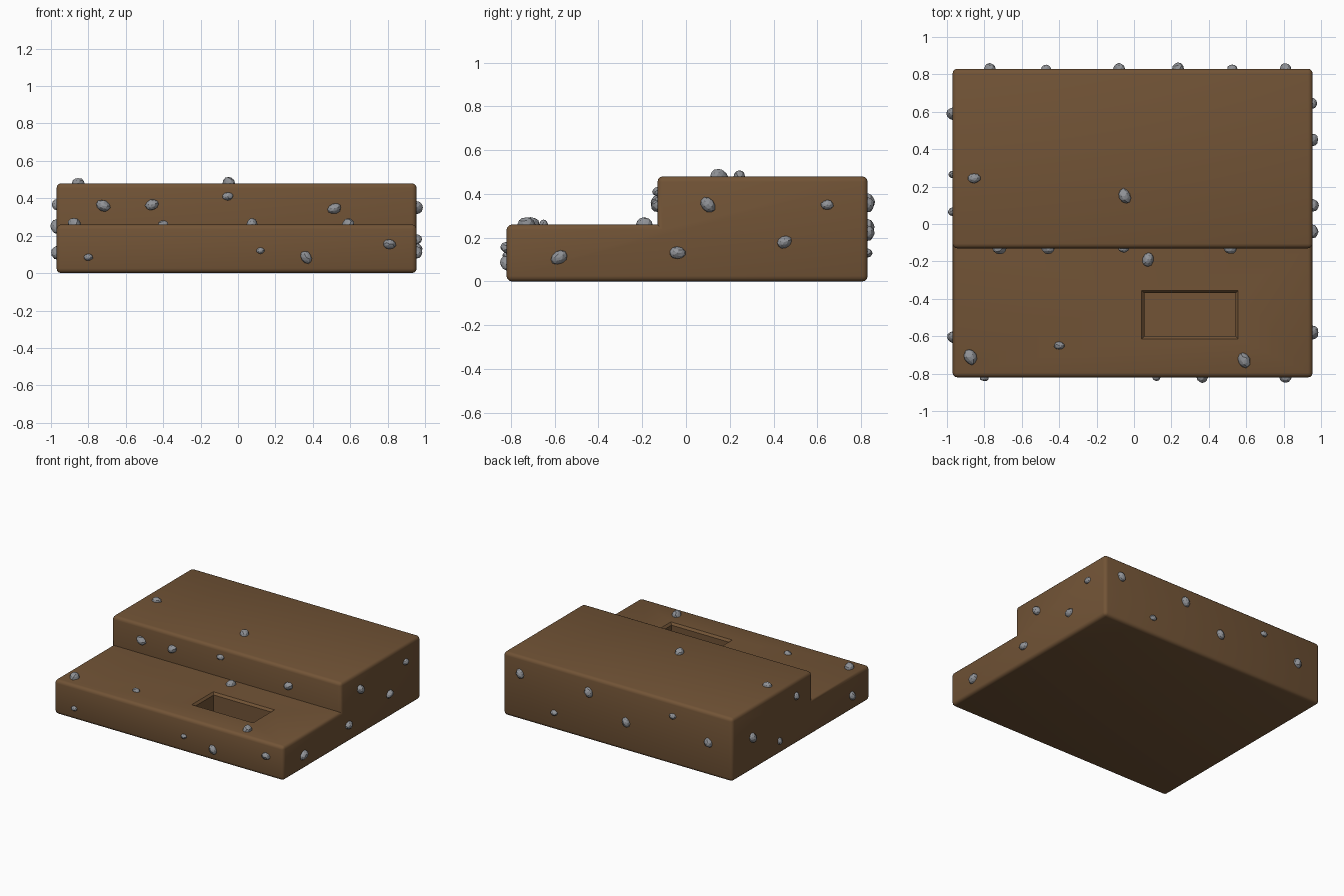
import bpy, bmesh, random
from math import radians
from mathutils import Matrix, Vector

if "Cube" in bpy.data.objects:
    bpy.data.objects.remove(bpy.data.objects["Cube"])

random.seed(4)
X0, X1 = -0.97, 0.955
Y0, YM, Y1 = -0.82, -0.13, 0.83
Z_LOW, Z_HIGH = 0.26, 0.48


def material(name, rgb):
    m = bpy.data.materials.new(name)
    m.diffuse_color = (*rgb, 1)
    m.use_nodes = True
    m.node_tree.nodes["Principled BSDF"].inputs["Base Color"].default_value = m.diffuse_color
    return m


def make_object(name, bm, mat):
    bmesh.ops.recalc_face_normals(bm, faces=bm.faces)
    me = bpy.data.meshes.new(name)
    bm.to_mesh(me)
    bm.free()
    me.materials.append(mat)
    ob = bpy.data.objects.new(name, me)
    bpy.context.collection.objects.link(ob)
    return ob


soil = material("brown soil", (0.168, 0.088, 0.037))
rock = material("grey stone", (0.28, 0.29, 0.31))

# Stepped earth block: L profile extruded along x, convex edges rounded
bm = bmesh.new()
profile = [(Y0, 0), (Y1, 0), (Y1, Z_HIGH), (YM, Z_HIGH), (YM, Z_LOW), (Y0, Z_LOW)]
face = bm.faces.new([bm.verts.new((X0, y, z)) for y, z in profile])
ext = bmesh.ops.extrude_face_region(bm, geom=[face])
bmesh.ops.translate(bm, vec=(X1 - X0, 0, 0),
                    verts=[g for g in ext["geom"] if isinstance(g, bmesh.types.BMVert)])
bmesh.ops.recalc_face_normals(bm, faces=bm.faces)
convex = [e for e in bm.edges if e.is_convex]
bmesh.ops.bevel(bm, geom=convex, offset=0.025, segments=3, profile=0.5, affect='EDGES')
block = make_object("earth_block", bm, soil)

# Pocket cutter: straight shaft with a flared rim
bm = bmesh.new()
rings = []
for z, g in ((0.12, 0), (Z_LOW - 0.016, 0), (Z_LOW, 0.014), (Z_LOW + 0.05, 0.014)):
    a, b, c, d = 0.055 - g, 0.542 + g, -0.6 - g, -0.37 + g
    rings.append([bm.verts.new((x, y, z)) for x, y in ((a, c), (b, c), (b, d), (a, d))])
for lo, hi in zip(rings, rings[1:]):
    for i in range(4):
        j = (i + 1) % 4
        bm.faces.new((lo[i], lo[j], hi[j], hi[i]))
bm.faces.new(rings[0])
bm.faces.new(rings[-1])
cutter = make_object("pocket_cutter", bm, soil)

mod = block.modifiers.new("pocket", 'BOOLEAN')
mod.operation = 'DIFFERENCE'
mod.solver = 'EXACT'
mod.object = cutter
bpy.context.view_layer.objects.active = block
block.select_set(True)
bpy.ops.object.modifier_apply(modifier=mod.name)
bpy.data.objects.remove(cutter)
bpy.ops.object.shade_smooth_by_angle(angle=radians(35))

# Half-buried stones per face: (u, v, length, turn in degrees)
X, Y, Z = Vector((1, 0, 0)), Vector((0, 1, 0)), Vector((0, 0, 1))
stones = {
    "upper_top": (X, Y, Z * Z_HIGH, [(-0.855, 0.245, .07, 0), (-0.05, 0.15, .085, 115)]),
    "lower_top": (X, Y, Z * Z_LOW, [(-0.875, -0.71, .09, 115), (-0.4, -0.65, .055, 0),
                                    (0.59, -0.73, .085, 115), (0.075, -0.19, .08, 75)]),
    "lower_front": (X, Z, Y * Y0, [(-0.8, .085, .05, 0), (0.12, .12, .045, 0),
                                   (0.365, .085, .072, 120), (0.81, .155, .068, 0)]),
    "upper_front": (X, Z, Y * YM, [(-0.72, .36, .078, 150), (-0.46, .365, .075, 20),
                                   (-0.055, .41, .058, 0), (0.515, .345, .075, 20)]),
    "right": (Y, Z, X * X1, [(-0.58, .11, .08, 30), (-0.04, .13, .075, 0), (0.1, .35, .08, 130),
                             (0.45, .18, .072, 20), (0.645, .35, .058, 0)]),
    "left": (Y, Z, X * X0, [(0.59, .25, .08, 60), (0.265, .1, .055, 90),
                            (0.065, .365, .06, 90), (-0.605, .11, .075, 60)]),
    "back": (X, Z, Y * Y1, [(0.81, .35, .075, 60), (0.525, .13, .055, 0), (0.235, .365, .08, 60),
                            (-0.08, .22, .075, 60), (-0.47, .37, .055, 0), (-0.77, .25, .075, 60)]),
}
for side, (u, v, base, items) in stones.items():
    n = base.normalized()
    frame = Matrix((u, v, n)).transposed().to_4x4()
    bm = bmesh.new()
    for a, b, size, turn in items:
        new = bmesh.ops.create_icosphere(bm, subdivisions=2, radius=0.5)["verts"]
        for vert in new:
            vert.co *= random.uniform(0.92, 1.05)
        place = (Matrix.Translation(u * a + v * b + base) @ frame
                 @ Matrix.Rotation(radians(turn), 4, 'Z')
                 @ Matrix.Diagonal((size, size * 0.76, size * 0.82, 1)))
        bmesh.ops.transform(bm, matrix=place, verts=new)
    make_object(side + "_stones", bm, rock)
